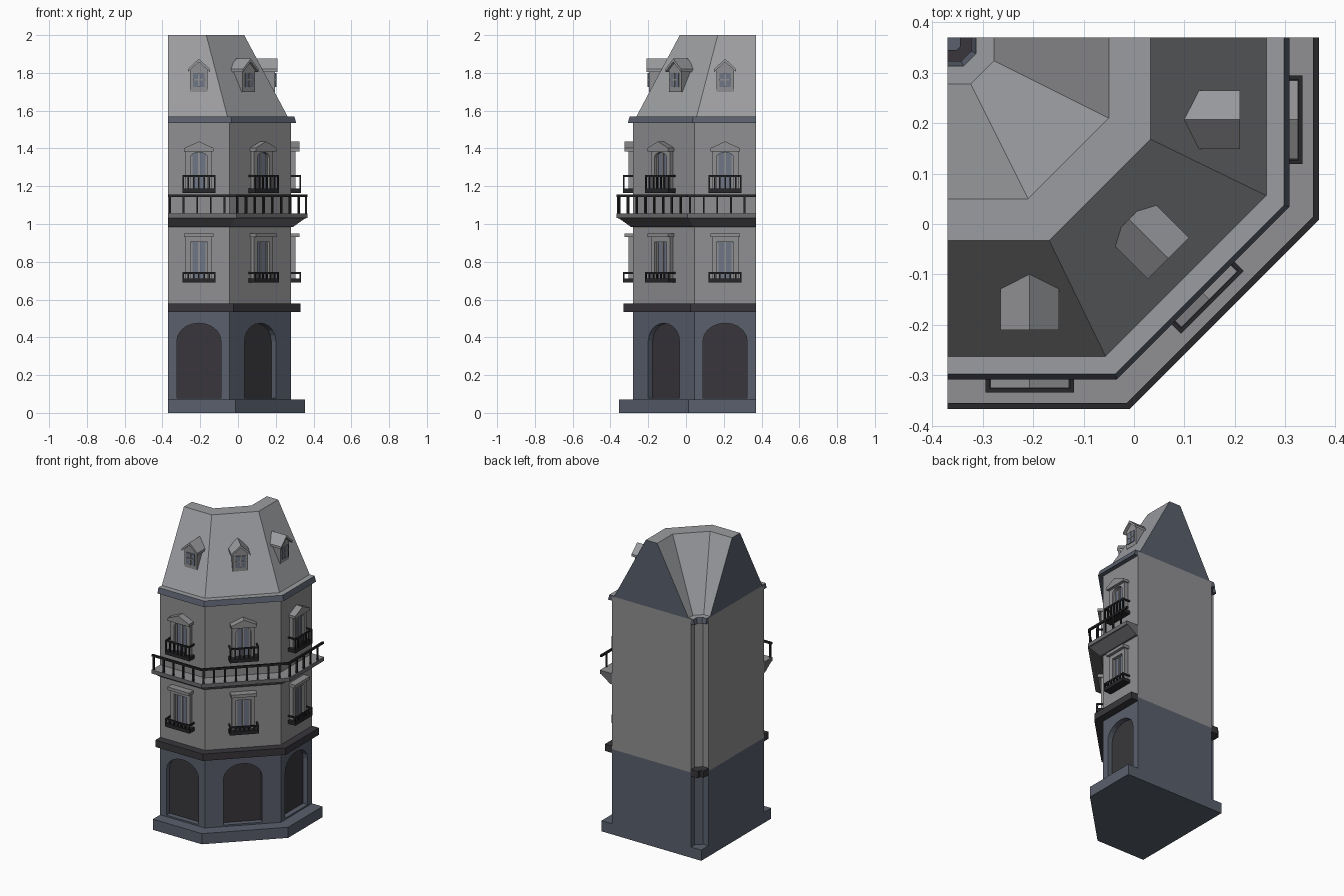
import bpy, bmesh, math
from mathutils import Matrix, Vector

if "Cube" in bpy.data.objects:
    bpy.data.objects.remove(bpy.data.objects["Cube"])


def material(name, r, g, b):
    m = bpy.data.materials.new(name)
    m.diffuse_color = (r, g, b, 1)
    m.use_nodes = True
    m.node_tree.nodes["Principled BSDF"].inputs["Base Color"].default_value = m.diffuse_color
    return m


WALL = material("wall grey", .28, .28, .29)
ROOF = material("roof grey", .33, .335, .35)
SLATE = material("slate blue", .10, .115, .15)
DARK = material("dark trim", .04, .037, .043)
METAL = material("black metal", .02, .02, .023)
PANE = material("window glass", .16, .18, .24)
LEDGE = material("balcony stone", .15, .15, .16)

E = .37                      # cut planes of the corner block
T = math.tan(math.pi / 8)


def outer(d, corner=None):
    """Street side line, moved outwards by d."""
    f = .28 + d
    c = .045 - T * d if corner is None else corner
    return [(-E, -f), (-c, -f), (f, c), (f, E)]


def inner(e, corner=None):
    """Courtyard side line, moved towards the back corner by e."""
    f = .295 + e
    c = .331 + T * e if corner is None else corner
    return [(-E, f), (-c, f), (-f, c), (-f, E)]


def finish(name, bm, mats, rule=None):
    bmesh.ops.recalc_face_normals(bm, faces=bm.faces)
    if rule:
        for f in bm.faces:
            f.material_index = rule(f)
    me = bpy.data.meshes.new(name)
    bm.to_mesh(me)
    bm.free()
    for m in mats:
        me.materials.append(m)
    ob = bpy.data.objects.new(name, me)
    bpy.context.collection.objects.link(ob)
    return ob


def loft(name, sections, mats, rule=None):
    """Stack of plan outlines: (z, line a, line b)."""
    bm = bmesh.new()
    rings = [[bm.verts.new((x, y, z)) for x, y in a + b[::-1]] for z, a, b in sections]
    n = len(rings[0])
    for lo, hi in zip(rings, rings[1:]):
        for i in range(n):
            j = (i + 1) % n
            bm.faces.new((lo[i], lo[j], hi[j], hi[i]))
    bm.faces.new(rings[0][::-1])
    bm.faces.new(rings[-1])
    return finish(name, bm, mats, rule)


def prism(bm, profile, y0, y1, M):
    """Extrude an x-z profile from y0 to y1 in a bay frame."""
    a = [bm.verts.new(M @ Vector((x, y0, z))) for x, z in profile]
    b = [bm.verts.new(M @ Vector((x, y1, z))) for x, z in profile]
    n = len(a)
    bm.faces.new(a)
    bm.faces.new(b[::-1])
    for i in range(n):
        j = (i + 1) % n
        bm.faces.new((a[i], b[i], b[j], a[j]))


def rect(x0, x1, z0, z1):
    return [(x0, z0), (x1, z0), (x1, z1), (x0, z1)]


def arc(w, spring, rise, n=8):
    return [(w * math.cos(math.pi * i / n), spring + rise * math.sin(math.pi * i / n))
            for i in range(n + 1)]


# three bays: local x along the wall, -y outwards
BAYS = [Matrix.Translation((x, y, 0)) @ Matrix.Rotation(math.radians(a), 4, 'Z')
        for x, y, a in ((-.207, -.28, 0), (.1175, -.1175, 45), (.28, .207, 90))]


def bays(name, parts, mat):
    bm = bmesh.new()
    for M in BAYS:
        for profile, y0, y1 in parts:
            prism(bm, profile, y0, y1, M)
    return finish(name, bm, [mat])


# plinth, ground floor, upper floors
loft("plinth", [(z, outer(.075), [(-E, E)]) for z in (0, .07)], [SLATE])
ground = loft("ground_floor", [(z, outer(0), inner(0)) for z in (.07, .56)], [SLATE])
loft("upper_floors", [(z, outer(0), inner(0)) for z in (.56, 1.565)], [WALL])

# arched shop openings cut into the ground floor
arch = [(-.117, .08), (.117, .08)] + arc(.117, .38, .095, 10)
cutter = bays("arch_cutter", [(arch, -.05, .04)], SLATE)
cutter.hide_render = True
mod = ground.modifiers.new("arches", 'BOOLEAN')
mod.object, mod.operation, mod.solver = cutter, 'DIFFERENCE', 'EXACT'
dg = bpy.context.evaluated_depsgraph_get()
cut_mesh = bpy.data.meshes.new_from_object(ground.evaluated_get(dg))
ground.modifiers.clear()
ground.data = cut_mesh
bpy.data.objects.remove(cutter)
bays("arch_panels", [(arch, .034, .0405)], DARK)

# cornices
up = lambda f: int(f.normal.z > .9)
for side, line in (("street", outer), ("yard", inner)):
    loft(side + "_lower_cornice", [(z, line(.05), line(-.003)) for z in (.535, .58)], [DARK])
    loft(side + "_roof_cornice", [(1.535, line(.028), line(-.003)),
                                  (1.57, line(.018), line(-.03))], [SLATE, ROOF], up)

# mansard roof with slate cut ends
loft("mansard_roof", [(1.565, outer(-.015, .055), inner(-.015, .325)),
                      (2.0, outer(-.247, .168), inner(-.245, .21))], [ROOF, SLATE],
     lambda f: int(f.normal.x < -.9 or f.normal.y > .9))

# long balcony: flared slab, posts and rail
loft("balcony_slab", [(.985, outer(.012), outer(-.003)), (1.03, outer(.075), outer(-.003)),
                      (1.031, outer(.087), outer(-.003)), (1.056, outer(.087), outer(-.003))],
     [LEDGE, WALL], up)
loft("balcony_rail", [(z, outer(.087), outer(.075)) for z in (1.143, 1.156)], [METAL])
bm = bmesh.new()
line = [Vector((x, y, 0)) for x, y in outer(.081)]
for a, b in zip(line, line[1:]):
    n = round((b - a).length / .067)
    ang = math.atan2(b.y - a.y, b.x - a.x)
    for i in range(n):
        M = Matrix.Translation(a.lerp(b, (i + .15) / n)) @ Matrix.Rotation(ang, 4, 'Z')
        prism(bm, rect(-.005, .005, 1.05, 1.15), -.005, .005, M)
finish("balcony_posts", bm, [METAL])

# windows on both floors
frames, panes, bars, irons = [], [], [], []
for z, top, arched, rail in ((.70, .93, False, .745), (1.175, 1.39, True, 1.26)):
    for s in (-1, 1):
        frames.append((rect(s * .0575 - .0125, s * .0575 + .0125, z, top), -.025, .003))
        bars.append((rect(s * .04 - .005, s * .04 + .005, z, top - .03), -.010, .002))
    if arched:
        frames.append(([(-.045, top), (-.045, top - .04)]
                       + arc(.045, top - .04, .03)[::-1][1:] + [(.045, top)], -.025, .003))
        frames.append(([(-.078, top - .005), (.078, top - .005), (.078, top + .012),
                        (0, top + .047), (-.078, top + .012)], -.045, .003))
    else:
        frames.append((rect(-.045, .045, top - .025, top), -.025, .003))
        frames.append((rect(-.078, .078, top, top + .02), -.045, .003))
    panes.append((rect(-.046, .046, z, top - .008), -.005, .002))
    bars.append((rect(-.005, .005, z, top - .012), -.010, .002))
    # small iron balconies
    irons.append((rect(-.088, .088, z - .01, z + .012), -.054, .003))
    irons.append((rect(-.088, .088, rail - .01, rail), -.054, -.046))
    for s in (-1, 1):
        irons.append((rect(s * .084 - .004, s * .084 + .004, rail - .01, rail), -.05, .003))
    for i in range(7):
        x = -.084 + .028 * i
        irons.append((rect(x - .004, x + .004, z, rail), -.054, -.046))
bays("window_surrounds", frames, WALL)
bays("window_panes", panes, PANE)
bays("window_bars", bars, WALL)
bays("window_railings", irons, METAL)

# dormers
bays("dormer_bodies", [([(-.046, 1.70), (.046, 1.70), (.046, 1.82), (0, 1.86), (-.046, 1.82)],
                        .085, .16)], WALL)
bays("dormer_panes", [(rect(-.03, .03, 1.725, 1.80), .080, .088)], PANE)
bays("dormer_bars", [(rect(-.004, .004, 1.725, 1.80), .077, .084),
                     (rect(-.03, .03, 1.76, 1.767), .077, .084)], WALL)
bays("dormer_roofs", [([(-.058, 1.805), (-.058, 1.82), (0, 1.875), (.058, 1.82), (.058, 1.805),
                        (0, 1.858)], .07, .18)], ROOF)
